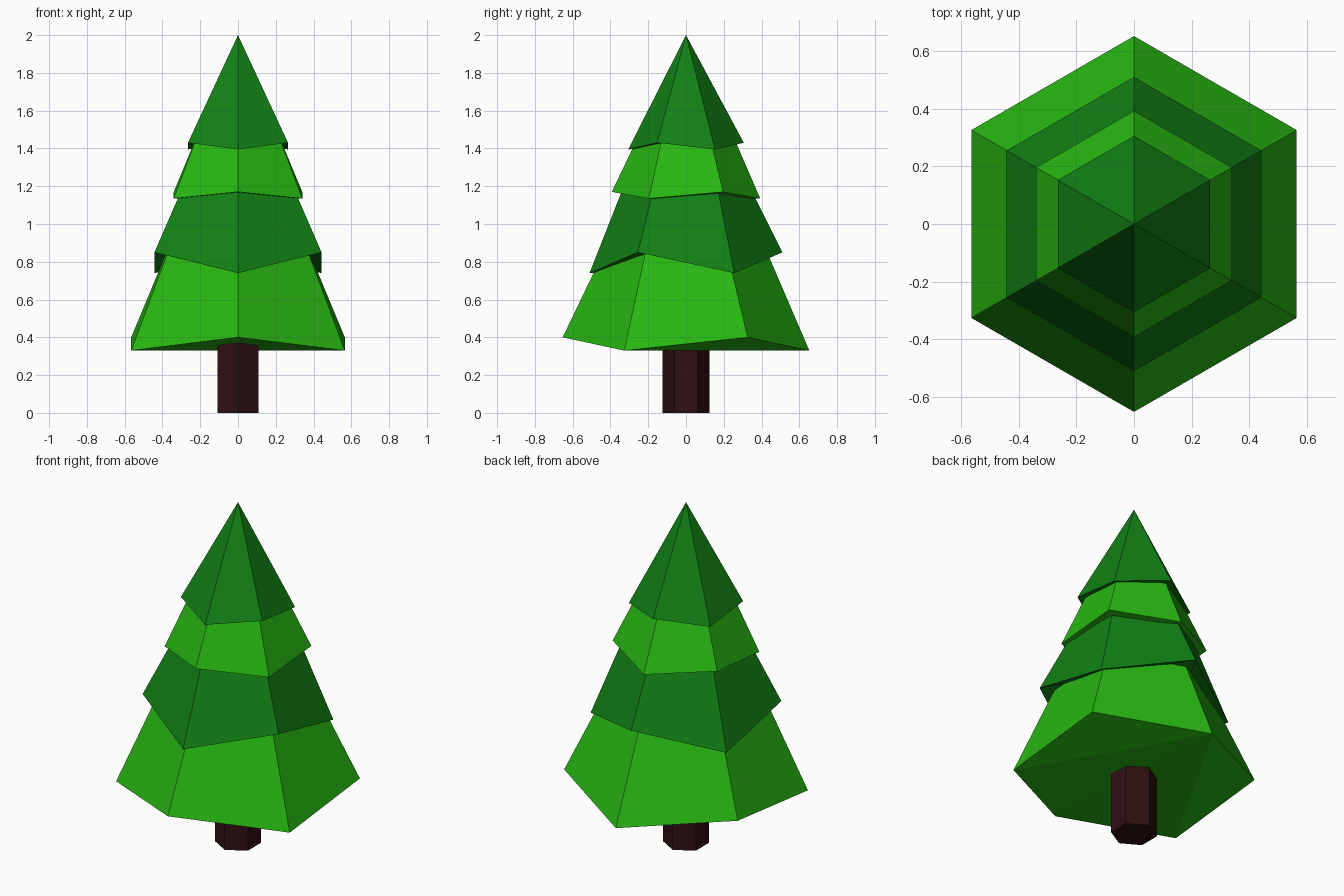
import bpy
import bmesh
from math import cos, sin, radians

cube = bpy.data.objects.get("Cube")
if cube:
    bpy.data.objects.remove(cube, do_unlink=True)

SIDES = 6


def make_material(name, rgb):
    mat = bpy.data.materials.new(name)
    mat.use_nodes = True
    mat.diffuse_color = (*rgb, 1)
    bsdf = mat.node_tree.nodes["Principled BSDF"]
    bsdf.inputs["Base Color"].default_value = (*rgb, 1)
    bsdf.inputs["Roughness"].default_value = 0.9
    return mat


light_green = make_material("light_green", (0.021, 0.48, 0.006))
dark_green = make_material("dark_green", (0.006, 0.22, 0.007))
bark_brown = make_material("bark_brown", (0.028, 0.005, 0.006))


def hex_ring(bm, radius, heights):
    """Six vertices starting at the back corner, alternating between two heights."""
    ring = []
    for i in range(SIDES):
        a = radians(90 + 60 * i)
        ring.append(bm.verts.new((radius * cos(a), radius * sin(a), heights[i % 2])))
    return ring


def hex_solid(name, mat, radius, heights, top_radius, top_z):
    """Six-sided prism, frustum or (with zero top radius) pyramid."""
    bm = bmesh.new()
    base = hex_ring(bm, radius, heights)
    # underside, fanned from the back corner
    for i in range(1, SIDES - 1):
        bm.faces.new((base[0], base[i + 1], base[i]))
    if top_radius:
        top = hex_ring(bm, top_radius, (top_z, top_z))
        bm.faces.new(top)
    else:
        top = [bm.verts.new((0, 0, top_z))] * SIDES
    for i in range(SIDES):
        j = (i + 1) % SIDES
        side = [base[i], base[j], top[j]]
        if top_radius:
            side.append(top[i])
        bm.faces.new(side)
    bmesh.ops.recalc_face_normals(bm, faces=bm.faces)
    mesh = bpy.data.meshes.new(name)
    bm.to_mesh(mesh)
    bm.free()
    mesh.materials.append(mat)
    obj = bpy.data.objects.new(name, mesh)
    bpy.context.collection.objects.link(obj)
    return obj


# Trunk
hex_solid("trunk", bark_brown, 0.124, (0, 0), 0.124, 0.45)

# Foliage tiers with zigzag hems, each tucked inside the one above
hex_solid("bottom_branches", light_green, 0.653, (0.33, 0.40), 0.365, 1.0)
hex_solid("lower_branches", dark_green, 0.511, (0.85, 0.74), 0.31, 1.25)
hex_solid("upper_branches", light_green, 0.393, (1.135, 1.17), 0.235, 1.5)
hex_solid("treetop", dark_green, 0.306, (1.43, 1.395), 0, 2.0)
